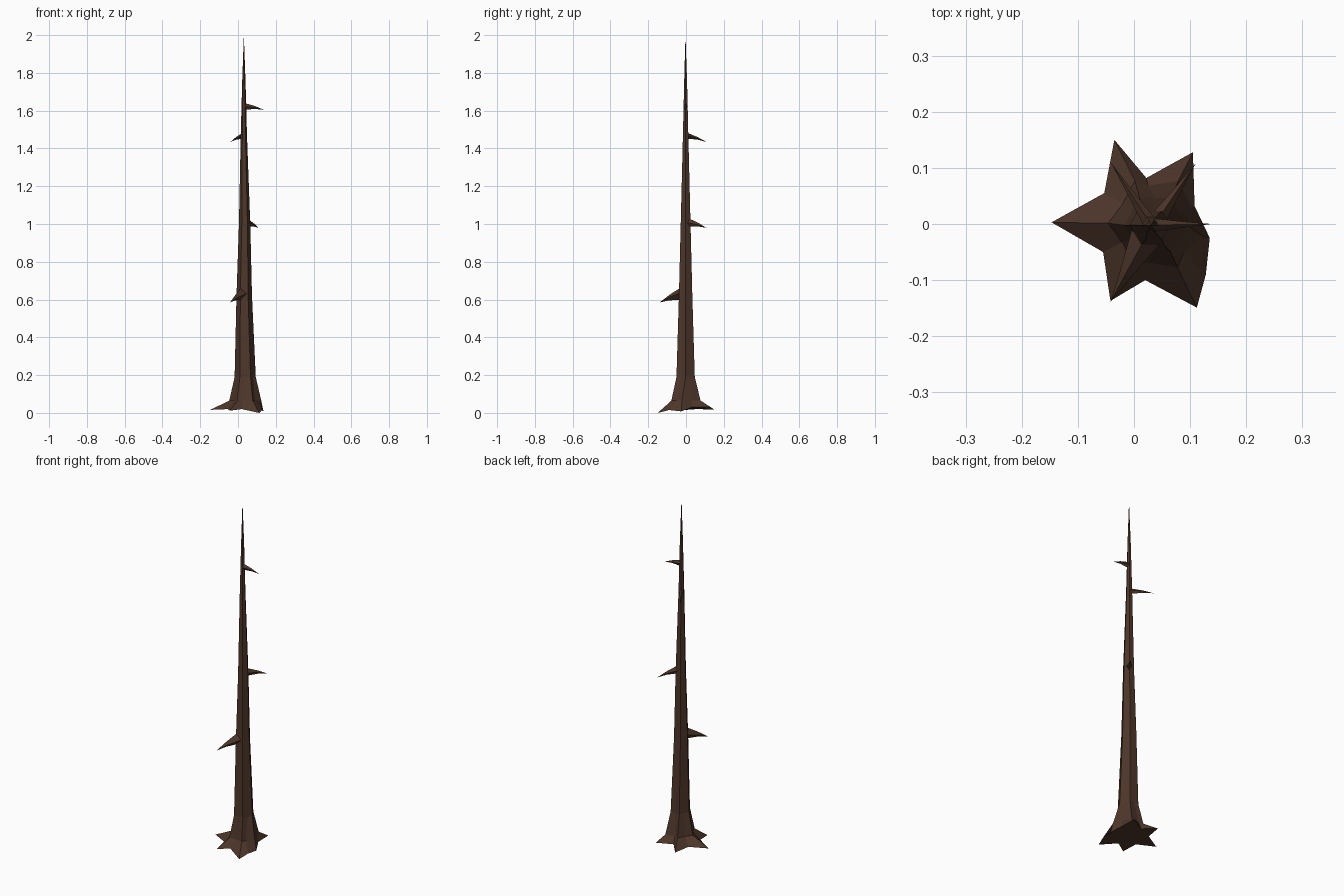
import bpy, bmesh, math
from mathutils import Vector

if "Cube" in bpy.data.objects:
    bpy.data.objects.remove(bpy.data.objects["Cube"])

bark = bpy.data.materials.new("dark_brown_bark")
bark.diffuse_color = (0.075, 0.037, 0.023, 1)
bark.use_nodes = True
bark.node_tree.nodes["Principled BSDF"].inputs["Base Color"].default_value = bark.diffuse_color


def finish(bm, name):
    bmesh.ops.recalc_face_normals(bm, faces=bm.faces)
    me = bpy.data.meshes.new(name)
    bm.to_mesh(me)
    bm.free()
    me.materials.append(bark)
    bpy.context.collection.objects.link(bpy.data.objects.new(name, me))


def loft(name, rings, tip=None):
    """Skin rings of points, cap the start, close the end to a tip."""
    bm = bmesh.new()
    vs = [[bm.verts.new(p) for p in r] for r in rings]
    n = len(vs[0])
    for a, b in zip(vs, vs[1:]):
        for i in range(n):
            j = (i + 1) % n
            bm.faces.new((a[i], a[j], b[j], b[i]))
    bm.faces.new(vs[0][::-1])
    t = bm.verts.new(tip)
    for i in range(n):
        bm.faces.new((vs[-1][i], vs[-1][(i + 1) % n], t))
    finish(bm, name)


# Root star: alternating root tips and valleys, anticlockwise
star = [(-0.147, 0.003, 0.016), (-0.055, -0.05, 0.02), (-0.042, -0.137, 0.012),
        (0.02, -0.1, 0.02), (0.112, -0.149, 0.0), (0.128, -0.09, 0.015),
        (0.135, -0.025, 0.008), (0.108, 0.032, 0.03), (0.105, 0.128, 0.03),
        (0.022, 0.082, 0.025), (-0.035, 0.15, 0.018), (-0.053, 0.055, 0.02)]
C = Vector((0.04, 0.0, 0))
rings = [star]
# Root tops: shrink the star and keep the ridges a little proud
low = []
for i, p in enumerate(star):
    d = Vector((p[0], p[1], 0)) - C
    low.append(C + d.normalized() * (0.086 if i % 2 == 0 else 0.07) + Vector((0, 0, 0.065)))
rings.append(low)
# Trunk: tapering six-sided rings (z, centre x, radius)
for z, cx, r in [(0.19, 0.038, 0.056), (0.62, 0.033, 0.041), (1.0, 0.035, 0.030),
                 (1.47, 0.031, 0.0165), (1.75, 0.031, 0.009)]:
    ring = []
    for i, p in enumerate(star):
        a = math.pi + i * math.pi / 6
        k = r if i % 2 == 0 else r * 0.86
        ring.append((cx + k * math.cos(a), k * math.sin(a) - 0.002, z))
    rings.append(ring)
loft("trunk", rings, (0.031, -0.003, 2.0))


# Broken branches: four-sided thorns with a slight bend
def thorn(name, start, tip, h, w):
    s, t = Vector(start), Vector(tip)
    side = (t - s).cross(Vector((0, 0, 1))).normalized()

    def ring(c, k):
        return [c + Vector((0, 0, h * k)), c + side * w * k,
                c - Vector((0, 0, h * k)), c - side * w * k]
    mid = s.lerp(t, 0.55) + Vector((0, 0, 0.004))
    loft(name, [ring(s, 1), ring(mid, 0.42)], t)


thorn("branch_lowest", (0.02, -0.025, 0.632), (-0.042, -0.139, 0.585), 0.034, 0.028)
thorn("branch_middle", (0.045, 0.012, 1.008), (0.11, 0.108, 0.98), 0.023, 0.014)
thorn("branch_upper", (0.027, 0.004, 1.468), (-0.041, 0.109, 1.434), 0.016, 0.012)
thorn("branch_top", (0.034, -0.002, 1.623), (0.138, 0.0, 1.604), 0.018, 0.012)
